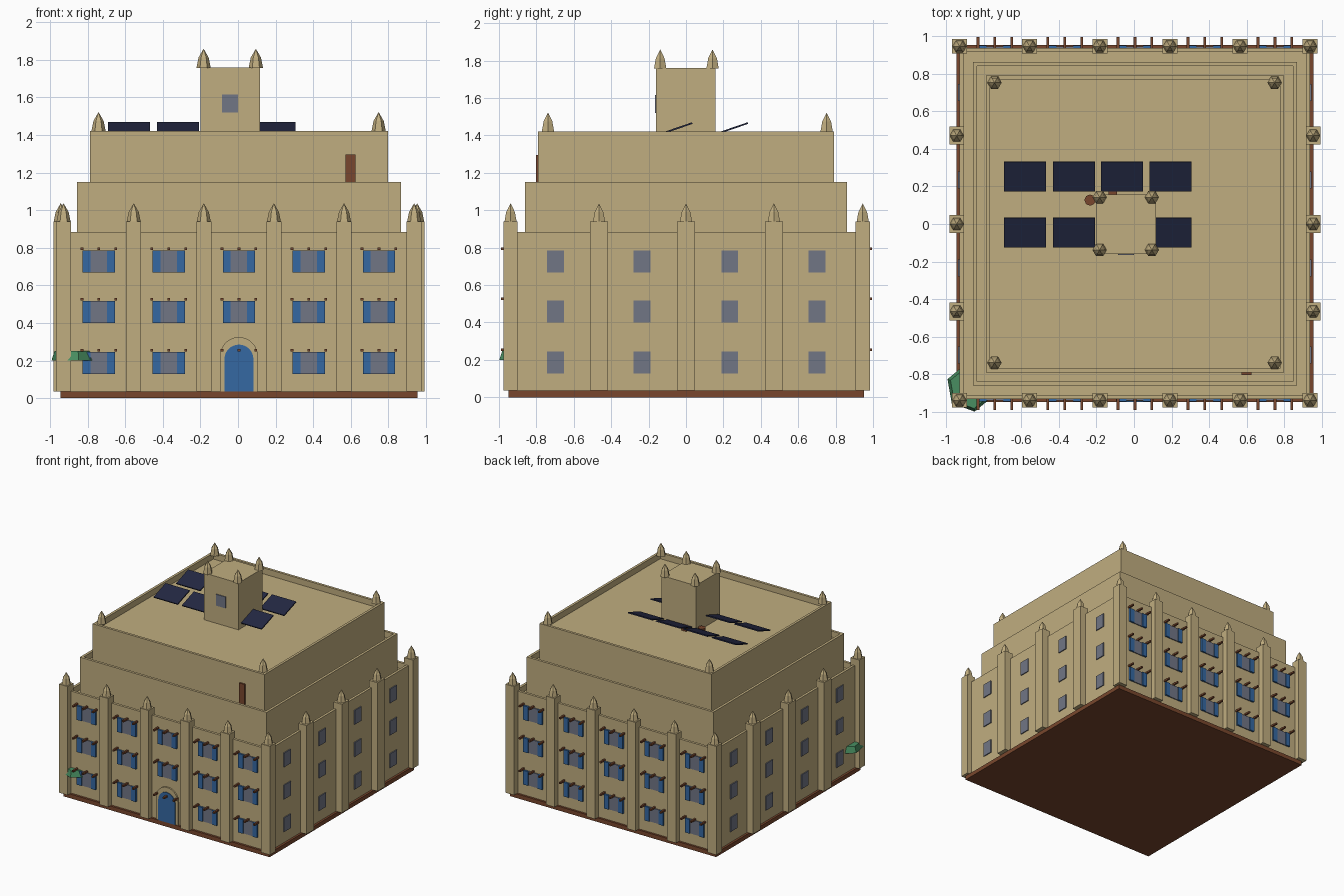
import bpy, bmesh, math
from mathutils import Matrix, Vector

if "Cube" in bpy.data.objects:
    bpy.data.objects.remove(bpy.data.objects["Cube"])


def mat(name, rgb):
    m = bpy.data.materials.new(name)
    m.diffuse_color = (*rgb, 1)
    m.use_nodes = True
    m.node_tree.nodes["Principled BSDF"].inputs["Base Color"].default_value = m.diffuse_color
    return m


STONE = mat("sand stone", (0.53, 0.42, 0.214))
BROWN = mat("brown wood", (0.19, 0.062, 0.026))
BLUE = mat("blue paint", (0.035, 0.14, 0.36))
GLASS = mat("grey glass", (0.165, 0.18, 0.235))
NAVY = mat("navy panel", (0.017, 0.021, 0.055))
GREEN = mat("green canopy", (0.065, 0.27, 0.12))


def finish(name, bm, material):
    bmesh.ops.recalc_face_normals(bm, faces=bm.faces)
    me = bpy.data.meshes.new(name)
    bm.to_mesh(me)
    bm.free()
    me.materials.append(material)
    ob = bpy.data.objects.new(name, me)
    bpy.context.collection.objects.link(ob)
    return ob


def add_box(bm, lo, hi):
    lo, hi = Vector(lo), Vector(hi)
    m = Matrix.Translation((lo + hi) / 2) @ Matrix.Diagonal((*(hi - lo), 1))
    return bmesh.ops.create_cube(bm, size=1, matrix=m)["verts"]


def boxes(name, items, material):
    bm = bmesh.new()
    for lo, hi in items:
        add_box(bm, lo, hi)
    return finish(name, bm, material)


def lathe(bm, centre, profile, sides=6, turn=0.0):
    """Faceted solid from (radius, height) rings; radius 0 closes to a point."""
    c, rings = Vector(centre), []
    for r, z in profile:
        if r == 0:
            rings.append([bm.verts.new(c + Vector((0, 0, z)))] * sides)
        else:
            rings.append([bm.verts.new(c + Vector((
                r * math.cos(turn + math.tau * i / sides),
                r * math.sin(turn + math.tau * i / sides), z))) for i in range(sides)])
    for a, b in zip(rings, rings[1:]):
        for i in range(sides):
            j = (i + 1) % sides
            bm.faces.new([a[i], a[j], b[i]] if b[i] == b[j] else [a[i], a[j], b[j], b[i]])
    bm.faces.new(rings[0])
    if profile[-1][0]:
        bm.faces.new(rings[-1])


def tier(name, lo, hi, wall=0.03, drop=0.05):
    """Block whose top is sunk behind a thin parapet."""
    bm = bmesh.new()
    add_box(bm, lo, hi)
    bm.normal_update()
    top = [f for f in bm.faces if f.normal.z > 0.9]
    bmesh.ops.inset_individual(bm, faces=top, thickness=wall)
    ring = bmesh.ops.extrude_face_region(bm, geom=top)["geom"]
    bmesh.ops.delete(bm, geom=top, context="FACES")
    bmesh.ops.translate(bm, vec=(0, 0, -drop),
                        verts=[v for v in ring if isinstance(v, bmesh.types.BMVert)])
    finish(name, bm, STONE)


# Plinth, three stepped tiers and the roof tower
boxes("plinth", [((-0.945, -0.948, 0), (0.955, 0.952, 0.035))], BROWN)
tier("lower_tier", (-0.927, -0.93, 0.035), (0.937, 0.935, 0.885))
tier("middle_tier", (-0.857, -0.86, 0.835), (0.867, 0.862, 1.15))
tier("upper_tier", (-0.787, -0.79, 1.10), (0.797, 0.79, 1.42))
boxes("tower", [((-0.2, -0.16, 1.37), (0.117, 0.157, 1.76))], STONE)

# Buttresses around the lower tier, each topped by a spire
BAYS = [-0.74, -0.368, 0.005, 0.377, 0.75]
ROWS = [0.128, 0.40, 0.668]
posts, tips = [], []
for i in range(6):
    x = -0.928 + 0.373 * i
    for y in (-0.938, 0.945):
        posts.append(((x - 0.04, y - 0.038, 0.035), (x + 0.04, y + 0.038, 0.94)))
        tips.append((x, y, 0.935))
for y in (-0.465, 0.0, 0.47):
    for x in (-0.943, 0.953):
        posts.append(((x - 0.038, y - 0.048, 0.035), (x + 0.038, y + 0.048, 0.94)))
        tips.append((x, y, 0.935))
boxes("buttresses", posts, STONE)
tips += [(x, y, 1.42) for x in (-0.742, 0.748) for y in (-0.738, 0.752)]
tips += [(x, y, 1.757) for x in (-0.183, 0.095) for y in (-0.138, 0.142)]
bm = bmesh.new()
for t in tips:
    lathe(bm, t, [(0.038, 0), (0.027, 0.055), (0, 0.102)])
finish("spires", bm, STONE)

# Windows, shutters and projecting poles
panes, shutters, poles = [], [], []
for side, wall in ((-1, -0.93), (1, 0.935)):
    def out(d):
        return wall + side * d
    for x in BAYS:
        for z in ROWS:
            for dx in (-0.09, 0, 0.09):
                poles.append(((x + dx - 0.007, min(out(-0.01), out(0.06)), z + 0.12),
                              (x + dx + 0.007, max(out(-0.01), out(0.06)), z + 0.134)))
            if side < 0 and x == BAYS[2] and z == ROWS[0]:
                continue  # entrance bay
            ya, yb = sorted((out(-0.01), out(0.008)))
            panes.append(((x - 0.045, ya, z), (x + 0.045, yb, z + 0.118)))
            ya, yb = sorted((out(-0.01), out(0.015)))
            for s in (-1, 1):
                xa, xb = sorted((x + s * 0.044, x + s * 0.086))
                shutters.append(((xa, ya, z), (xb, yb, z + 0.118)))
for xa, xb in ((-0.935, -0.917), (0.927, 0.945)):
    for y in (-0.697, -0.235, 0.234, 0.70):
        for z in ROWS:
            panes.append(((xa, y - 0.045, z), (xb, y + 0.045, z + 0.118)))
panes.append(((-0.085, -0.166, 1.52), (0.0, -0.15, 1.615)))
boxes("window_panes", panes, GLASS)
boxes("shutters", shutters, BLUE)
boxes("poles", poles, BROWN)


# Arched entrance door with a stone surround
def arch(name, half, top, y0, y1, material, segs=14):
    bm = bmesh.new()
    pts = [(half, 0.035)] + [
        (half * math.cos(math.pi * i / segs), top - half + half * math.sin(math.pi * i / segs))
        for i in range(segs + 1)] + [(-half, 0.035)]
    face = bm.faces.new([bm.verts.new((0.005 + x, y0, z)) for x, z in pts])
    ext = bmesh.ops.extrude_face_region(bm, geom=[face])["geom"]
    bmesh.ops.translate(bm, vec=(0, y1 - y0, 0),
                        verts=[v for v in ext if isinstance(v, bmesh.types.BMVert)])
    finish(name, bm, material)


arch("door_surround", 0.1, 0.325, -0.92, -0.942, STONE)
arch("entrance_door", 0.077, 0.285, -0.92, -0.948, BLUE)

# Terrace door, and small fittings beside the tower
boxes("terrace_door", [((0.573, -0.803, 1.10), (0.624, -0.785, 1.295))], BROWN)
boxes("roof_crate", [((-0.135, 0.15, 1.37), (-0.09, 0.187, 1.41))], BROWN)
bm = bmesh.new()
lathe(bm, (-0.234, 0.127, 1.37), [(0.03, 0), (0.03, 0.04)], sides=8)
finish("roof_barrel", bm, BROWN)

# Tilted roof panels in two rows
bm = bmesh.new()
for y in (-0.045, 0.252):
    for x in (-0.58, -0.319, -0.064, 0.194):
        bmesh.ops.create_cube(bm, size=1, matrix=Matrix.Translation((x, y, 1.439))
                              @ Matrix.Rotation(math.radians(19), 4, "X")
                              @ Matrix.Diagonal((0.222, 0.167, 0.009, 1)))
finish("roof_panels", bm, NAVY)

# Six-sided canopy wrapped round the front left corner
bm = bmesh.new()
lathe(bm, (-0.87, -0.87, 0.2), [(0.13, 0), (0.113, 0.05)], turn=math.radians(280))
finish("corner_canopy", bm, GREEN)
